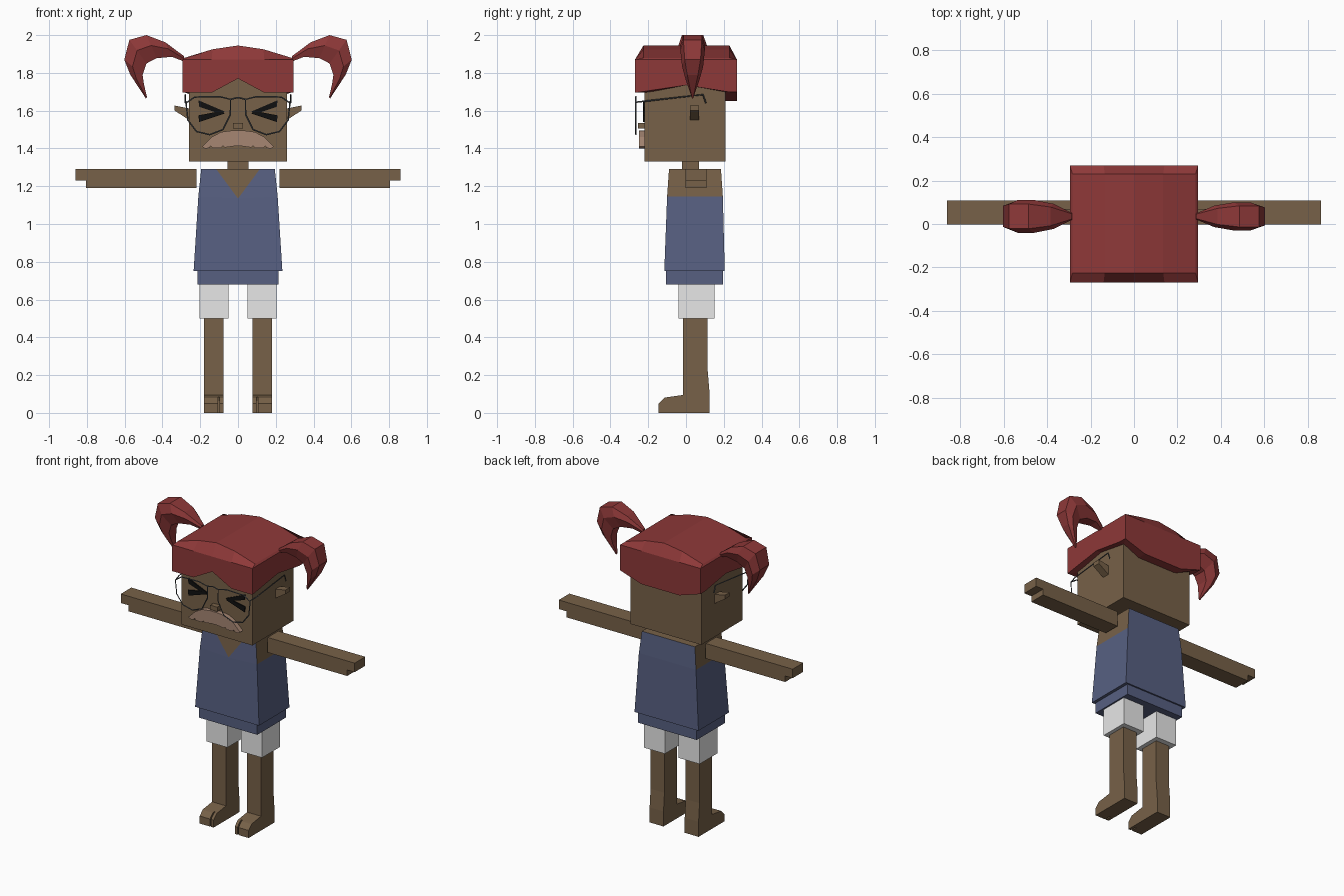
import bpy, bmesh
from mathutils import Vector

cube = bpy.data.objects.get("Cube")
if cube:
    bpy.data.objects.remove(cube)


def material(name, r, g, b):
    m = bpy.data.materials.new(name)
    m.use_nodes = True
    m.diffuse_color = (r, g, b, 1)
    bsdf = next(n for n in m.node_tree.nodes if n.type == "BSDF_PRINCIPLED")
    bsdf.inputs["Base Color"].default_value = (r, g, b, 1)
    bsdf.inputs["Roughness"].default_value = 0.9
    return m


SKIN = material("brown skin", .185, .12, .065)
SHIRT = material("navy cloth", .095, .116, .22)
HAIR = material("dark red hair", .27, .04, .04)
WHITE = material("white cloth", .8, .8, .8)
BEARD = material("tan moustache", .38, .24, .17)
METAL = material("grey metal", .09, .1, .11)
BLACK = material("black", .005, .005, .005)


def finish(name, bm, mats, mirror=False):
    bmesh.ops.recalc_face_normals(bm, faces=bm.faces)
    mesh = bpy.data.meshes.new(name)
    bm.to_mesh(mesh)
    bm.free()
    for m in mats:
        mesh.materials.append(m)
    ob = bpy.data.objects.new(name, mesh)
    bpy.context.collection.objects.link(ob)
    if mirror:
        ob.modifiers.new("Mirror", "MIRROR").use_mirror_merge = False
    return ob


def loft(name, rings, mat, mirror=False):
    """Skin a series of equal rings and cap both ends."""
    bm = bmesh.new()
    loops = [[bm.verts.new(p) for p in ring] for ring in rings]
    n = len(loops[0])
    for a, b in zip(loops, loops[1:]):
        for i in range(n):
            j = (i + 1) % n
            bm.faces.new((a[i], a[j], b[j], b[i]))
    bm.faces.new(loops[0])
    bm.faces.new(loops[-1])
    return finish(name, bm, [mat], mirror)


def rect(x0, x1, y0, y1, z):
    return [(x0, y0, z), (x1, y0, z), (x1, y1, z), (x0, y1, z)]


def box(name, x, y, z, mat, mirror=False):
    return loft(name, [rect(*x, *y, h) for h in z], mat, mirror)


def plate(name, outline, y0, y1, mat, mirror=False):
    """Extrude an x/z outline along y."""
    return loft(name, [[(x, y, z) for x, z in outline] for y in (y0, y1)], mat, mirror)


def side_prism(name, outline, x0, x1, mat, mirror=False):
    """Extrude a y/z outline along x."""
    return loft(name, [[(x, y, z) for y, z in outline] for x in (x0, x1)], mat, mirror)


def wire(name, points, closed=False):
    cu = bpy.data.curves.new(name, "CURVE")
    cu.dimensions = "3D"
    cu.bevel_depth = .004
    cu.bevel_resolution = 0
    sp = cu.splines.new("POLY")
    sp.points.add(len(points) - 1)
    for p, co in zip(sp.points, points):
        p.co = (*co, 1)
    sp.use_cyclic_u = closed
    cu.materials.append(METAL)
    bpy.context.collection.objects.link(bpy.data.objects.new(name, cu))


# Head, neck, nose and ears
box("head", (-.26, .26), (-.22, .21), (1.33, 1.85), SKIN)
box("neck", (-.055, .055), (-.02, .07), (1.28, 1.34), SKIN)
box("nose", (-.026, .026), (-.255, -.215), (1.505, 1.535), SKIN)
loft("ear", [[(x, .02, lo), (x, .07, lo), (x, .07, hi), (x, .02, hi)]
             for x, lo, hi in ((.25, 1.545, 1.61), (.335, 1.6, 1.627))], SKIN, True)

# Squeezed eyes
plate("upper_eye_stroke", [(.21, 1.655), (.205, 1.62), (.09, 1.582), (.07, 1.595)],
      -.227, -.219, BLACK, True)
plate("lower_eye_stroke", [(.21, 1.575), (.205, 1.54), (.07, 1.585), (.09, 1.598)],
      -.228, -.219, BLACK, True)

# Moustache with a ragged lower edge
half = [(.03, 1.495), (.09, 1.487), (.14, 1.46), (.19, 1.41), (.175, 1.4), (.15, 1.402),
        (.145, 1.415), (.135, 1.402), (.09, 1.402), (.08, 1.415), (.07, 1.405), (.02, 1.412)]
plate("moustache", half + [(-x, z) for x, z in reversed(half)], -.25, -.215, BEARD)

# Spectacles
lens = [(.04, 1.66), (.1, 1.675), (.23, 1.672), (.275, 1.64), (.265, 1.55), (.22, 1.49),
        (.15, 1.473), (.08, 1.5), (.04, 1.58)]
for side, s in (("left", 1), ("right", -1)):
    wire(side + "_lens_rim", [(s * x, -.265, z) for x, z in lens], True)
    wire(side + "_temple", [(s * .27, -.265, 1.645), (s * .28, -.22, 1.65),
                            (s * .28, .09, 1.685), (s * .28, .105, 1.64)])
wire("bridge", [(-.04, -.265, 1.66), (0, -.265, 1.67), (.04, -.265, 1.66)])

# Hair cap: wavy hem, straight wall, sloped shoulder and arched crown
XS = (-.295, -.14, 0, .14, .295)
front = list(zip(XS, [-.27] * 5, (1.695, 1.695, 1.77, 1.695, 1.695)))
back = list(zip(XS, [.27] * 5, (1.7, 1.65, 1.65, 1.65, 1.7)))
hem = front + [(.295, 0, 1.735), (.295, .22, 1.7)] + back[::-1] + [(-.295, .22, 1.7), (-.295, 0, 1.735)]
arch = {0: 1.945, .14: 1.925, .295: 1.88}
bm = bmesh.new()
inner = [bm.verts.new((max(-.25, min(.25, x)), max(-.21, min(.2, y)), z)) for x, y, z in hem]
low = [bm.verts.new(p) for p in hem]
wall = [bm.verts.new((x, y, 1.87)) for x, y, z in hem]
crown = [bm.verts.new((x * .96, max(-.225, min(.23, y)) - (.01 if y == .22 else 0),
                       arch[abs(x)])) for x, y, z in hem]
n = len(hem)
for a, b in ((inner, low), (low, wall), (wall, crown)):
    for i in range(n):
        j = (i + 1) % n
        bm.faces.new((a[i], a[j], b[j], b[i]))
for i in range(4):
    strip = [crown[i], crown[i + 1]]
    if i == 3:
        strip += [crown[5], crown[6]]
    strip += [crown[10 - i], crown[11 - i]]
    if i == 0:
        strip += [crown[12], crown[13]]
    bm.faces.new(strip)
finish("hair_cap", bm, [HAIR])

# Pigtails: outer edge, inner edge and half width at each station
stations = [((.285, 1.888), (.285, 1.86), .015), ((.385, 1.962), (.35, 1.885), .055),
            ((.485, 2.0), (.43, 1.878), .072), ((.575, 1.975), (.485, 1.85), .072),
            ((.602, 1.87), (.505, 1.79), .062), ((.57, 1.79), (.498, 1.74), .042),
            ((.488, 1.665), (.482, 1.672), .004)]
for side, s, w in (("left", 1, .9), ("right", -1, 1.05)):
    rings = []
    for o, i, h in stations:
        o, i, h = Vector(o), Vector(i), h * w
        m = o.lerp(i, .45)
        rings.append([(s * p.x, .035 + k * h, p.y) for p, k in
                      ((o, -.75), (o, .75), (m, 1), (i, .6), (i, -.6), (m, -1))])
    loft(side + "_pigtail", rings, HAIR)

# Shirt: flared body, with skin showing at the armholes and V neck
bm = bmesh.new()
rings = [[bm.verts.new(p) for p in r] for r in (
    rect(-.235, .235, -.115, .205, .75), rect(-.21, .21, -.1, .195, 1.145),
    rect(-.195, .195, -.09, .185, 1.29))]
a, b, c = rings
v = bm.verts.new((0, -.1, 1.135))
n1, n2 = (bm.verts.new((x, -.09, 1.29)) for x in (-.115, .115))
bm.faces.new(a)
bm.faces.new((a[0], a[1], b[1], v, b[0]))
for i in (1, 2, 3):
    j = (i + 1) % 4
    bm.faces.new((a[i], a[j], b[j], b[i]))
    bm.faces.new((b[i], b[j], c[j], c[i])).material_index = i % 2
bm.faces.new((b[0], v, n1, c[0]))
bm.faces.new((v, b[1], c[1], n2))
bm.faces.new((v, n2, n1)).material_index = 1
bm.faces.new((c[0], n1, n2, c[1], c[2], c[3])).material_index = 1
finish("shirt", bm, [SHIRT, SKIN])
box("shirt_hem", (-.215, .215), (-.105, .195), (.68, .755), SHIRT)

# Arms with a step at the fingers
plate("arm", [(.22, 1.19), (.805, 1.19), (.805, 1.23), (.86, 1.23), (.86, 1.29), (.22, 1.29)],
      -.003, .108, SKIN, True)

# Shorts, legs and split-toed feet
box("shorts_leg", (.05, .205), (-.04, .15), (.5, .685), WHITE, True)
side_prism("leg", [(-.1, 0), (.125, 0), (.125, .1), (.115, .22), (.115, .51), (-.015, .51),
                   (-.015, .095), (-.1, .083)], .078, .18, SKIN, True)
toe = [(-.1, 0), (-.145, 0), (-.145, .05), (-.115, .08), (-.1, .083)]
side_prism("big_toe", toe, .078, .097, SKIN, True)
side_prism("small_toes", toe, .105, .18, SKIN, True)
